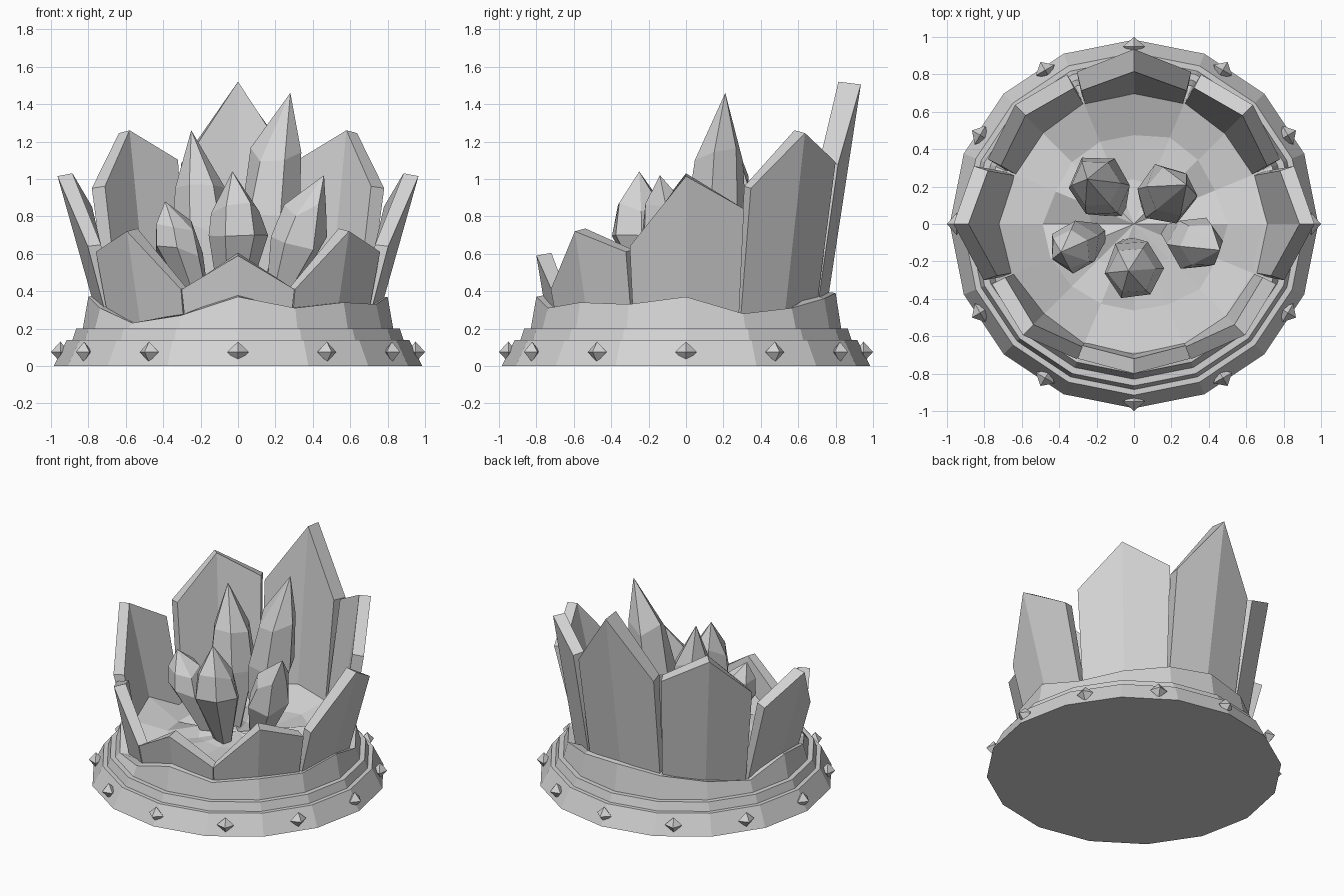
import bpy, bmesh, math, random
from mathutils import Vector

random.seed(4)
if "Cube" in bpy.data.objects:
    bpy.data.objects.remove(bpy.data.objects["Cube"], do_unlink=True)

stone = bpy.data.materials.new("stone_grey")
stone.use_nodes = True
GREY = (0.65, 0.65, 0.65, 1)
stone.diffuse_color = GREY
stone.node_tree.nodes["Principled BSDF"].inputs["Base Color"].default_value = GREY


def finish(bm, name):
    bmesh.ops.recalc_face_normals(bm, faces=bm.faces)
    mesh = bpy.data.meshes.new(name)
    bm.to_mesh(mesh)
    bm.free()
    mesh.materials.append(stone)
    obj = bpy.data.objects.new(name, mesh)
    bpy.context.scene.collection.objects.link(obj)
    return obj


def bridge(bm, low, high):
    n = len(low)
    for i in range(n):
        j = (i + 1) % n
        bm.faces.new((low[i], low[j], high[j], high[i]))


def fan(bm, ring, tip):
    for i in range(len(ring)):
        bm.faces.new((ring[i], ring[(i + 1) % len(ring)], tip))


def polar(radius, angle, z):
    return Vector((radius * math.cos(angle), radius * math.sin(angle), z))


# Stepped round base with a broken rim and uneven floor
SIDES = 16
rim = [0.37, 0.28, 0.31, 0.36, 0.39, 0.36, 0.32, 0.28,
       0.37, 0.31, 0.23, 0.27, 0.37, 0.31, 0.34, 0.33]
bm = bmesh.new()
rings = []
steps = [(0.985, 0), (0.915, 0.14), (0.885, 0.14), (0.865, 0.20), (0.83, 0.20),
         (0.80, None), (0.71, None), (0.48, 0.30), (0.24, 0.31)]
for k, (r, z) in enumerate(steps):
    ring = []
    for i in range(SIDES):
        height = rim[i] if z is None else z
        radius = r
        if k > 5:
            height += random.uniform(-0.04, 0.03)
            radius += random.uniform(-0.03, 0.03)
        ring.append(bm.verts.new(polar(radius, math.tau * i / SIDES, height)))
    rings.append(ring)
for low, high in zip(rings, rings[1:]):
    bridge(bm, low, high)
fan(bm, rings[-1], bm.verts.new((0, 0, 0.32)))
bm.faces.new(rings[0])
finish(bm, "round_base")


# Leaning wall slabs, each with a creased face and a pointed top
def slab(name, degrees, peak_r, peak_z, cw_z, ccw_z, thick=0.08):
    angle = math.radians(degrees)
    out = Vector((math.cos(angle), math.sin(angle), 0))
    side = Vector((-out.y, out.x, 0))
    foot_r, foot_z = 0.735, 0.2
    bm = bmesh.new()

    def point(s, z, inner):
        t = (z - foot_z) / (peak_z - foot_z)
        r = (foot_r + (peak_r - foot_r) * t) * (0.935 if s else 1)
        w = s * (0.28 + 0.038 * t)
        if inner:
            r -= 0.06 + (thick - 0.06) * t
            w *= 0.92
            z += 0.015 * t
        return bm.verts.new(out * r + side * w + Vector((0, 0, z)))

    outline = [(-1, foot_z), (0, foot_z), (1, foot_z), (1, ccw_z), (0, peak_z), (-1, cw_z)]
    outer = [point(s, z, False) for s, z in outline]
    inner = [point(s, z, True) for s, z in outline]
    for v in (outer, inner):
        bm.faces.new((v[0], v[1], v[4], v[5]))
        bm.faces.new((v[1], v[2], v[3], v[4]))
    bridge(bm, outer, inner)
    finish(bm, name)


slab("back_slab", 90, 0.935, 1.505, 1.08, 1.08, 0.12)
slab("front_slab", -90, 0.80, 0.59, 0.41, 0.41)
for name, deg, r, z, cw, ccw in [
        ("side_slab", 0, 0.965, 1.015, 0.64, 0.84),
        ("back_corner_slab", 45, 0.90, 1.245, 0.95, 1.09),
        ("front_corner_slab", -45, 0.84, 0.72, 0.41, 0.61)]:
    slab("left_" + name, deg, r, z, cw, ccw)
    slab("right_" + name, 180 - deg, r, z, ccw, cw)


# Cluster of leaning crystals, narrow at the foot: foot, belly centre, tip, radius
def crystal(name, foot, belly, tip, radius):
    foot, belly, tip = Vector((*foot, 0.27)), Vector(belly), Vector(tip)
    shoulder = belly.lerp(tip, 0.5)
    shoulder.xy = belly.xy.lerp(tip.xy, 0.3)
    turn = random.uniform(0, 1)
    bm = bmesh.new()
    rings = []
    for centre, r in ((foot, 0.05), (belly, radius), (shoulder, radius * 0.8)):
        rings.append([bm.verts.new(centre + polar(
            r * random.uniform(0.9, 1.08), turn + math.tau * i / 6,
            random.uniform(-0.04, 0.04))) for i in range(6)])
    bridge(bm, rings[0], rings[1])
    bridge(bm, rings[1], rings[2])
    fan(bm, rings[2], bm.verts.new(tip))
    bm.faces.new(rings[0])
    finish(bm, name)


crystal("back_right_crystal", (-0.09, 0.08), (-0.18, 0.20, 0.72), (-0.25, 0.24, 1.26), 0.17)
crystal("back_left_crystal", (0.09, 0.09), (0.17, 0.16, 0.80), (0.28, 0.21, 1.46), 0.16)
crystal("left_crystal", (0.19, -0.05), (0.32, -0.10, 0.66), (0.46, -0.14, 1.02), 0.15)
crystal("front_crystal", (-0.03, -0.12), (0.0, -0.25, 0.67), (-0.03, -0.25, 1.04), 0.165)
crystal("right_crystal", (-0.19, -0.05), (-0.32, -0.13, 0.62), (-0.39, -0.15, 0.88), 0.14)

# Ring of small studs around the base
bm = bmesh.new()
for i in range(12):
    a = math.tau * i / 12
    centre = polar(0.95, a, 0.075)
    out, side = polar(0.05, a, 0), polar(0.058, a + math.pi / 2, 0)
    up = Vector((0, 0, 0.055))
    belt = [bm.verts.new(centre + d) for d in (side, up, -side, -up)]
    fan(bm, belt, bm.verts.new(centre + out))
    fan(bm, belt, bm.verts.new(centre - out))
finish(bm, "base_studs")
